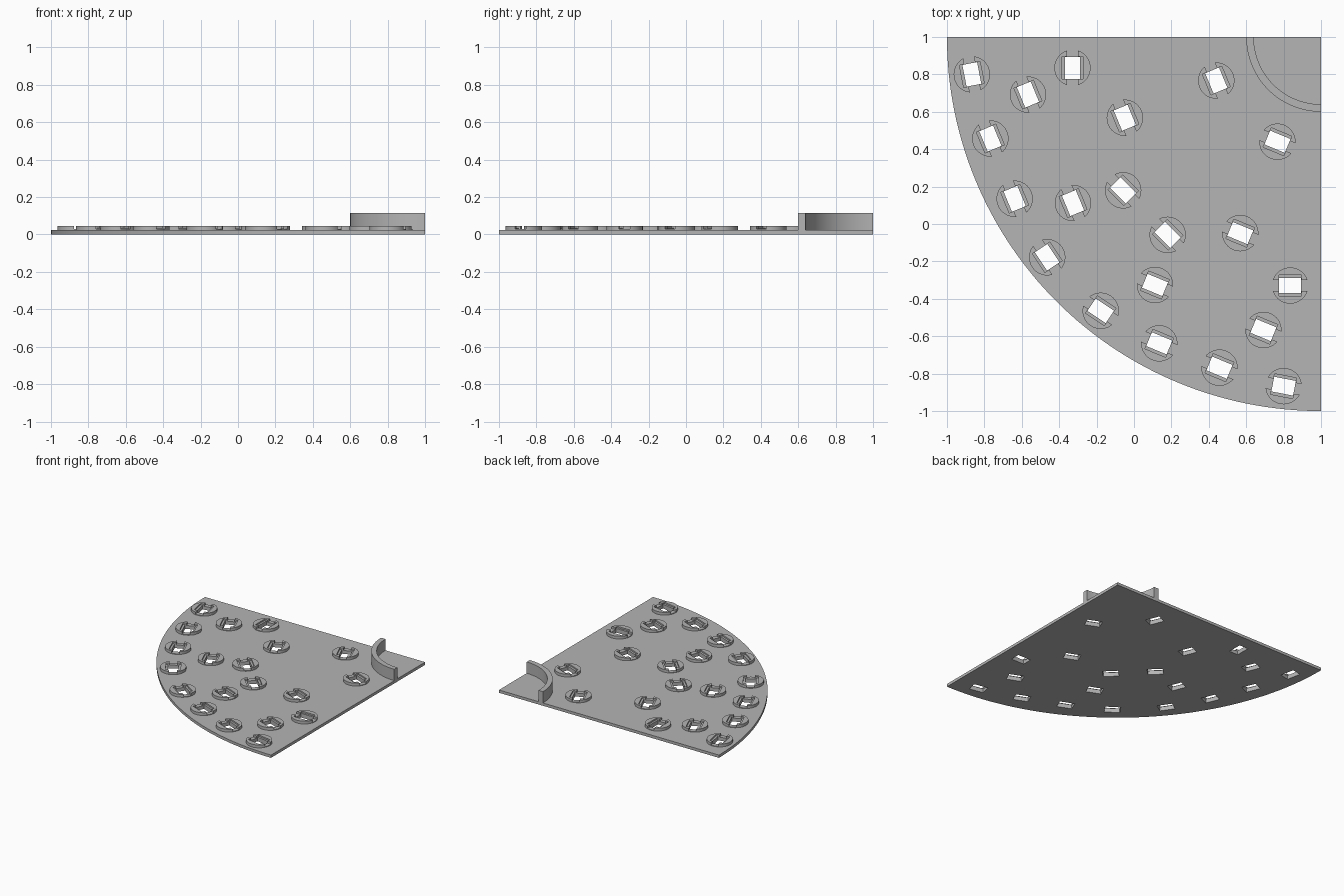
import bpy, bmesh, math
from mathutils import Matrix, Vector

if "Cube" in bpy.data.objects:
    bpy.data.objects.remove(bpy.data.objects["Cube"])

PLATE_TOP, PUCK_TOP, WALL_TOP = 0.023, 0.046, 0.116
PUCK_R = 0.097

grey = bpy.data.materials.new("light grey")
grey.diffuse_color = (0.46, 0.46, 0.46, 1)
grey.use_nodes = True
grey.node_tree.nodes["Principled BSDF"].inputs["Base Color"].default_value = grey.diffuse_color

# Half of the puck layout: x, y, slot angle (mirrored across the diagonal)
half = [(-0.867, 0.80, 101), (-0.567, 0.692, 112.5), (-0.329, 0.835, 90),
        (0.44, 0.767, 112.5), (-0.049, 0.568, 112.5), (-0.768, 0.457, 112.5),
        (-0.638, 0.135, 112.5), (-0.326, 0.112, 112.5), (-0.058, 0.18, 135),
        (-0.464, -0.178, 123.75)]
spots = half + [(y, x, 90 - a) for x, y, a in half]


def make(name, bm):
    bmesh.ops.recalc_face_normals(bm, faces=bm.faces)
    me = bpy.data.meshes.new(name)
    bm.to_mesh(me)
    bm.free()
    me.materials.append(grey)
    ob = bpy.data.objects.new(name, me)
    bpy.context.collection.objects.link(ob)
    return ob


def prism(name, points, z0, z1):
    bm = bmesh.new()
    face = bm.faces.new([bm.verts.new((x, y, z0)) for x, y in points])
    top = bmesh.ops.extrude_face_region(bm, geom=[face])
    verts = [v for v in top["geom"] if isinstance(v, bmesh.types.BMVert)]
    bmesh.ops.translate(bm, verts=verts, vec=(0, 0, z1 - z0))
    return make(name, bm)


def arc(r, n):
    # quarter arc around the back right corner
    return [(1 + r * math.cos(t), 1 + r * math.sin(t))
            for t in (math.pi + i * math.pi / 2 / n for i in range(n + 1))]


def slots(name, length, width, z0, z1):
    # one box at every spot, turned along its slot
    bm = bmesh.new()
    for x, y, a in spots:
        m = (Matrix.Translation((x, y, (z0 + z1) / 2))
             @ Matrix.Rotation(math.radians(a), 4, 'Z')
             @ Matrix.Diagonal((length, width, z1 - z0, 1)))
        bmesh.ops.create_cube(bm, size=1, matrix=m)
    ob = make(name, bm)
    ob.hide_render = True
    return ob


def finish(ob, cutters=()):
    # apply the cuts, then smooth only the curved sides
    for c in cutters:
        mod = ob.modifiers.new(c.name, 'BOOLEAN')
        mod.operation, mod.solver, mod.object = 'DIFFERENCE', 'EXACT', c
    if cutters:
        bpy.context.view_layer.update()
        deps = bpy.context.evaluated_depsgraph_get()
        me = bpy.data.meshes.new_from_object(ob.evaluated_get(deps))
        ob.modifiers.clear()
        ob.data = me
    ob.data.shade_smooth()
    ob.data.set_sharp_from_angle(angle=math.radians(30))


# Cutters: through holes, shallow pockets and wire channels
holes = slots("hole_cutter", 0.118, 0.08, -0.05, 0.1)
pockets = slots("pocket_cutter", 0.12, 0.112, 0.034, 0.1)
channels = slots("channel_cutter", 0.3, 0.058, 0.028, 0.1)

# Quarter disc base plate
plate = prism("base_plate", [(1, 1)] + arc(2, 64), 0, PLATE_TOP)
finish(plate, [holes])

# Curved wall near the corner
wall = prism("corner_wall", arc(0.40, 32) + arc(0.36, 32)[::-1], PLATE_TOP, WALL_TOP)
finish(wall)

# Round holders
bm = bmesh.new()
for x, y, a in spots:
    bmesh.ops.create_cone(bm, cap_ends=True, segments=48, radius1=PUCK_R, radius2=PUCK_R,
                          depth=PUCK_TOP - PLATE_TOP,
                          matrix=Matrix.Translation((x, y, (PUCK_TOP + PLATE_TOP) / 2)))
pucks = make("round_holders", bm)
finish(pucks, [holes, pockets, channels])

for c in (holes, pockets, channels):
    bpy.data.objects.remove(c)
